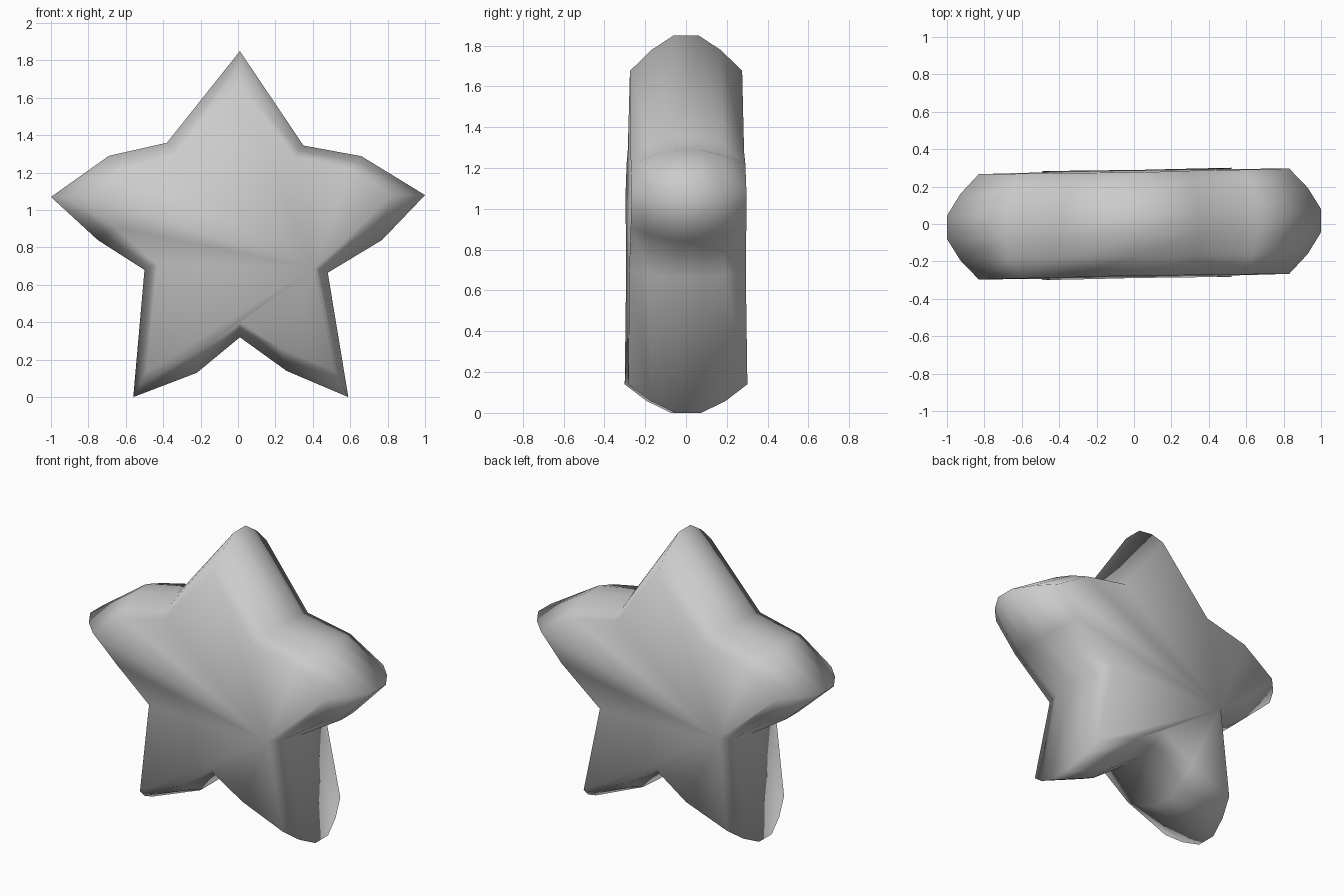
import bpy, bmesh

if "Cube" in bpy.data.objects:
    bpy.data.objects.remove(bpy.data.objects["Cube"])

# Outer star outline (x, z), clockwise from the top tip
outer = [(0.01, 1.85), (0.35, 1.345), (0.66, 1.288), (1.0, 1.08), (0.77, 0.84), (0.48, 0.665),
         (0.59, 0.0), (0.26, 0.14), (0.01, 0.32), (-0.22, 0.13), (-0.56, 0.0), (-0.5, 0.68),
         (-0.75, 0.84), (-1.0, 1.07), (-0.69, 1.29), (-0.38, 1.36)]
# Inset outline bounding the broad front and back faces
inner = [(0.01, 1.675), (0.30, 1.28), (0.60, 1.22), (0.83, 1.08), (0.68, 0.91), (0.41, 0.69),
         (0.52, 0.14), (0.23, 0.26), (0.01, 0.40), (-0.20, 0.25), (-0.49, 0.14), (-0.43, 0.71),
         (-0.66, 0.91), (-0.83, 1.07), (-0.62, 1.22), (-0.33, 1.29)]
n = len(outer)
bm = bmesh.new()


def ring(inset, depth):
    """One outline loop; depth is -1 at the front face and 1 at the back."""
    verts = []
    for (ox, oz), (ix, iz) in zip(outer, inner):
        x, z = ox + (ix - ox) * inset, oz + (iz - oz) * inset
        half = 0.275 + 0.018 * (1 - z / 1.67)
        verts.append(bm.verts.new((x, depth * half + 0.018 * x, z)))
    return verts


# Rounded rim from front to back
rings = [ring(i, d) for i, d in
         [(1, -1), (0.42, -0.63), (0, -0.22), (0, 0.22), (0.42, 0.63), (1, 1)]]
for a, b in zip(rings, rings[1:]):
    for i in range(n):
        j = (i + 1) % n
        bm.faces.new((a[i], a[j], b[j], b[i]))

# Broad faces, fanned from opposite waist corners
for loop, hub in ((rings[0], 5), (rings[-1], 11)):
    for k in range(1, n - 1):
        bm.faces.new((loop[hub], loop[(hub + k) % n], loop[(hub + k + 1) % n]))

bmesh.ops.recalc_face_normals(bm, faces=bm.faces)
for f in bm.faces:
    f.smooth = True
mesh = bpy.data.meshes.new("star")
bm.to_mesh(mesh)
bm.free()
star = bpy.data.objects.new("star", mesh)
bpy.context.collection.objects.link(star)
